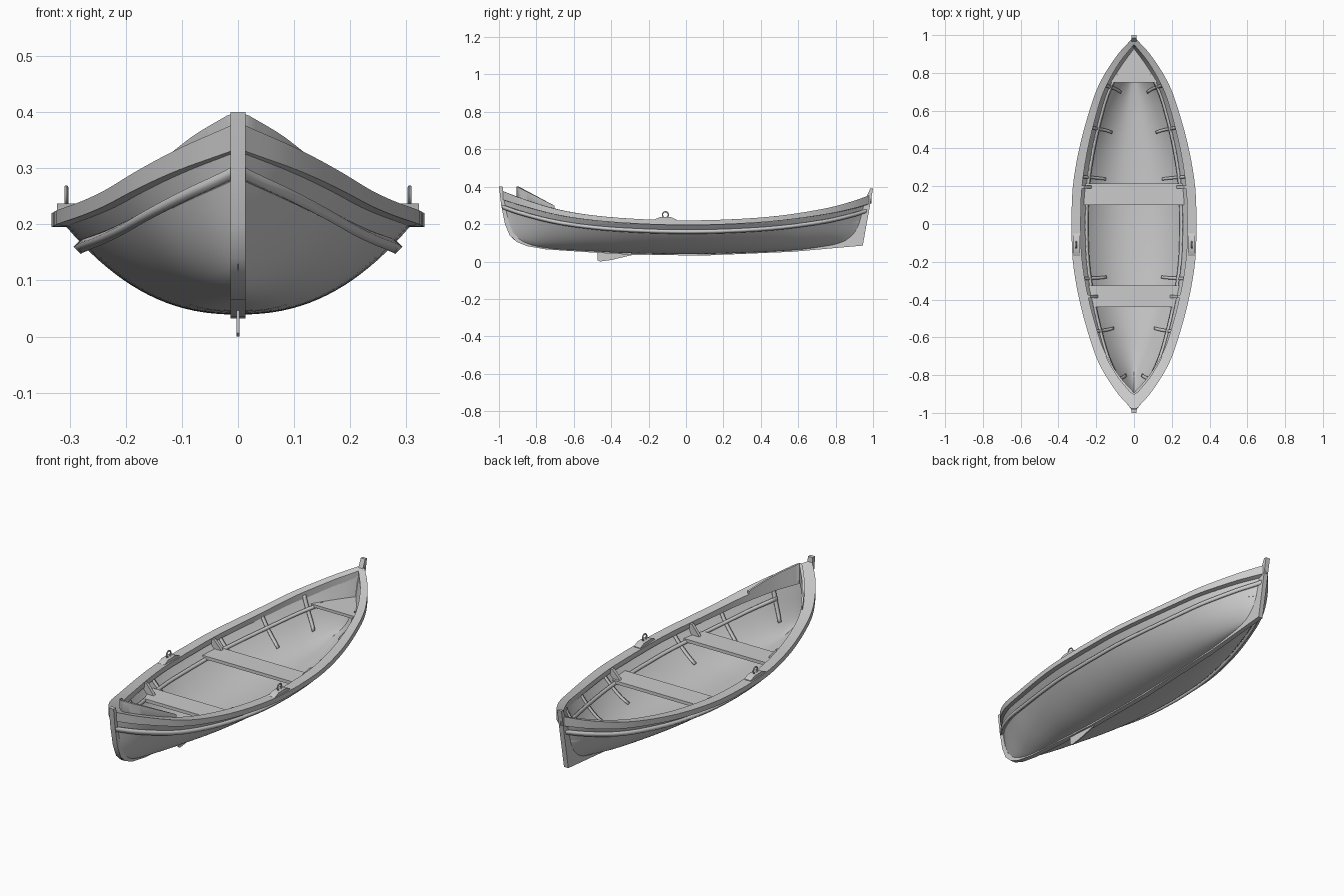
import bpy, bmesh, math
from mathutils import Vector

if "Cube" in bpy.data.objects:
    bpy.data.objects.remove(bpy.data.objects["Cube"])


def curve(pts):
    """Smooth function through (x, y) points."""
    n = len(pts)

    def slope(i):
        a, b = pts[max(i - 1, 0)], pts[min(i + 1, n - 1)]
        return (b[1] - a[1]) / (b[0] - a[0])

    def f(x):
        x = min(max(x, pts[0][0]), pts[-1][0])
        i = next(k for k in range(n - 1) if x <= pts[k + 1][0])
        (x0, y0), (x1, y1) = pts[i], pts[i + 1]
        d = x1 - x0
        t = (x - x0) / d
        return ((2*t**3 - 3*t**2 + 1) * y0 + (t**3 - 2*t**2 + t) * d * slope(i)
                + (3*t**2 - 2*t**3) * y1 + (t**3 - t**2) * d * slope(i + 1))
    return f


# Boat lines: plan shape, sheer, bottom, end profiles
plan = curve([(0, 1), (.2, .975), (.4, .875), (.6, .715), (.75, .55), (.9, .27), (1, 0)])
sheer = curve([(-1, .385), (-.9, .345), (-.7, .282), (-.5, .247), (-.25, .227), (0, .22),
               (.25, .226), (.5, .245), (.75, .285), (.9, .325), (1, .362)])
bottom = curve([(-.86, .09), (-.75, .07), (-.5, .055), (-.3, .044), (.1, .04),
                (.57, .06), (.8, .088)])
bow = curve([(0, .86), (.05, .90), (.15, .935), (.35, .96), (.7, .975), (1, .985)])
stern = curve([(0, .80), (.05, .86), (.15, .90), (.35, .935), (.7, .957), (1, .97)])


def power(u):
    return 2.3 - .7 * u**4


def hull_point(u, h):
    end = bow if u < 0 else stern
    z0, z1 = bottom(u * end(0)), sheer(u * end(1)) - .01
    return Vector((.318 * plan(abs(u)) * h**(1 / power(u)), u * end(h), z0 + (z1 - z0) * h))


def hull_x(y, z):
    u = y / .96
    h = (z - bottom(y)) / (sheer(y) - .01 - bottom(y))
    return .318 * plan(abs(u)) * min(max(h, 0), 1)**(1 / power(u)) - .008


def finish(name, bm, mirror=False, thick=0, side=-1, smooth=35):
    bmesh.ops.remove_doubles(bm, verts=bm.verts, dist=1e-5)
    if not thick:
        bmesh.ops.recalc_face_normals(bm, faces=bm.faces)
    me = bpy.data.meshes.new(name)
    bm.to_mesh(me)
    bm.free()
    ob = bpy.data.objects.new(name, me)
    bpy.context.collection.objects.link(ob)
    if mirror:
        m = ob.modifiers.new("mirror", 'MIRROR')
        m.merge_threshold = .0005
    if thick:
        s = ob.modifiers.new("thickness", 'SOLIDIFY')
        s.thickness, s.offset = thick, side
    bpy.context.view_layer.objects.active = ob
    ob.select_set(True)
    bpy.ops.object.shade_smooth_by_angle(angle=math.radians(smooth))
    ob.select_set(False)
    return ob


def grid(bm, rows, closed=False):
    vs = [[bm.verts.new(p) for p in r] for r in rows]
    n = len(rows[0])
    for a, b in zip(vs, vs[1:]):
        for j in range(n if closed else n - 1):
            k = (j + 1) % n
            bm.faces.new((a[j], b[j], b[k], a[k]))
    return vs


def hull_patch(name, us, hs, thick, side=-1, inset=0):
    """A strip following the hull surface, mirrored to both sides."""
    bm = bmesh.new()
    grid(bm, [[hull_point(u, h) for h in hs] for u in us])
    bm.normal_update()
    for v in bm.verts:
        v.co -= v.normal * inset
    return finish(name, bm, True, thick, side)


def span(a, b, n):
    return [a + (b - a) * i / n for i in range(n + 1)]


def prism(name, pts, axis, a, b, mirror=False):
    """Extrude a 2D outline from a to b along an axis."""
    def place(p, d):
        q = list(p)
        q.insert("xyz".index(axis), d)
        return q
    bm = bmesh.new()
    lo, hi = grid(bm, [[place(p, a) for p in pts], [place(p, b) for p in pts]], True)
    bm.faces.new(lo)
    bm.faces.new(hi)
    return finish(name, bm, mirror)


ends = [math.sin(t * math.pi / 2) for t in span(-1, 1, 64)]

# Hull shell and outer rub strake
hull_patch("hull", ends, [k * k for k in span(0, 1, 20)], .011)
hull_patch("rub_strake", ends, [.69, .765], .016, 1, .002)

# Gunwale rail
rows = []
for u in ends:
    yi = u * (.90 if u < 0 else .95)
    xo, xi = .332 * plan(abs(u)), .283 * plan(abs(u))
    yo, t = u * .992, .025 + .022 * abs(u)**4
    zo, zi = sheer(yo), sheer(yi)
    rows.append([(xo, yo, zo - t), (xo, yo, zo), (xi, yi, zi), (xi, yi, zi - t)])
bm = bmesh.new()
grid(bm, rows, True)
finish("gunwale", bm, True)

# Raised coaming at the bow
rows = []
for u in span(-.78, -1, 16):
    x, y, k = .283 * plan(-u), u * .90, (-u - .78) / .22
    z, top = sheer(y), .298 + .102 * k
    rows.append([(x + .009, y - .005 * k, z - .012), (x + .009, y - .005 * k, top),
                 (x, y + .007 * k, top), (x, y + .007 * k, z - .03)])
    if u == -1:
        rows[-1] = [(0, p[1], p[2]) for p in rows[-1]]
bm = bmesh.new()
vs = grid(bm, rows, True)
bm.faces.new(vs[0])
finish("bow_coaming", bm, True)

# Stem and keel, sternpost, fin
prism("stem_and_keel", [(-1, .40), (-.988, .3), (-.968, .2), (-.943, .14), (-.905, .105),
                        (-.85, .082), (-.75, .065), (-.5, .048), (-.3, .036), (.1, .032),
                        (.57, .052), (.57, .066), (.1, .048), (-.3, .052), (-.5, .062),
                        (-.75, .078), (-.85, .1), (-.89, .12), (-.925, .155), (-.948, .21),
                        (-.968, .3), (-.98, .40)], "x", -.013, .013)
prism("sternpost", [(.57, .052), (.945, .085), (1, .39), (.985, .39), (.945, .3), (.925, .21),
                    (.89, .145), (.85, .11), (.78, .09), (.57, .066)], "x", -.012, .012)
prism("fin", [(-.475, .05), (-.472, .006), (-.46, 0), (-.40, .008), (-.29, .034), (-.27, .048)],
      "x", -.003, .003)


# Seats fitted to the hull sides
def seat(name, y0, y1, z, n=6):
    ys = span(y0, y1, n)
    right = [(hull_x(y, z - .012), y) for y in ys]
    prism(name, right + [(-x, y) for x, y in reversed(right)], "z", z - .016, z)


seat("middle_seat", .10, .215, .175)
seat("front_seat", -.44, -.325, .18)
rim = [(.165 * plan(y / .96) / plan(.78), y) for y in span(.75, .93, 8)]
prism("stern_deck", [(min(x, hull_x(y, .215)), y) for x, y in rim]
      + [(-min(x, hull_x(y, .215)), y) for x, y in reversed(rim)], "z", .208, .222)

# Knees joining seats to the gunwale
for name, y, z in (("middle_knee", .195, .175), ("front_knee", -.385, .18)):
    x, top = hull_x(y, z), sheer(y) - .004
    prism(name, [(x, z), (x - .045, z), (x - .04, z + .008), (x - .005, top), (x + .02, top)],
          "y", y - .008, y + .008, True)

# Inner stringers and short ribs
hull_patch("seat_stringer", span(-.86, .84, 40), [.60, .67], .010, -1, .009)
for i, y in enumerate((-.80, -.55, -.28, .245, .50, .72)):
    u = y / .94
    hull_patch("rib_%d" % (i + 1), [u - .008, u + .008], span(.22, .95, 10), .009, -1, .009)

# Oarlock pads and rings
prism("oarlock_pad", [(-.17, .215), (-.17, .224), (-.14, .237), (-.08, .237), (-.05, .224),
                      (-.05, .215)], "x", .287, .323, True)
for sx in (-1, 1):
    bpy.ops.mesh.primitive_torus_add(location=(sx * .306, -.11, .250), rotation=(0, math.pi / 2, 0),
                                     major_radius=.016, minor_radius=.0035,
                                     major_segments=24, minor_segments=8)
    ring = bpy.context.object
    ring.name = "oarlock_ring"
    bpy.ops.object.shade_smooth_by_angle()
    ring.select_set(False)
